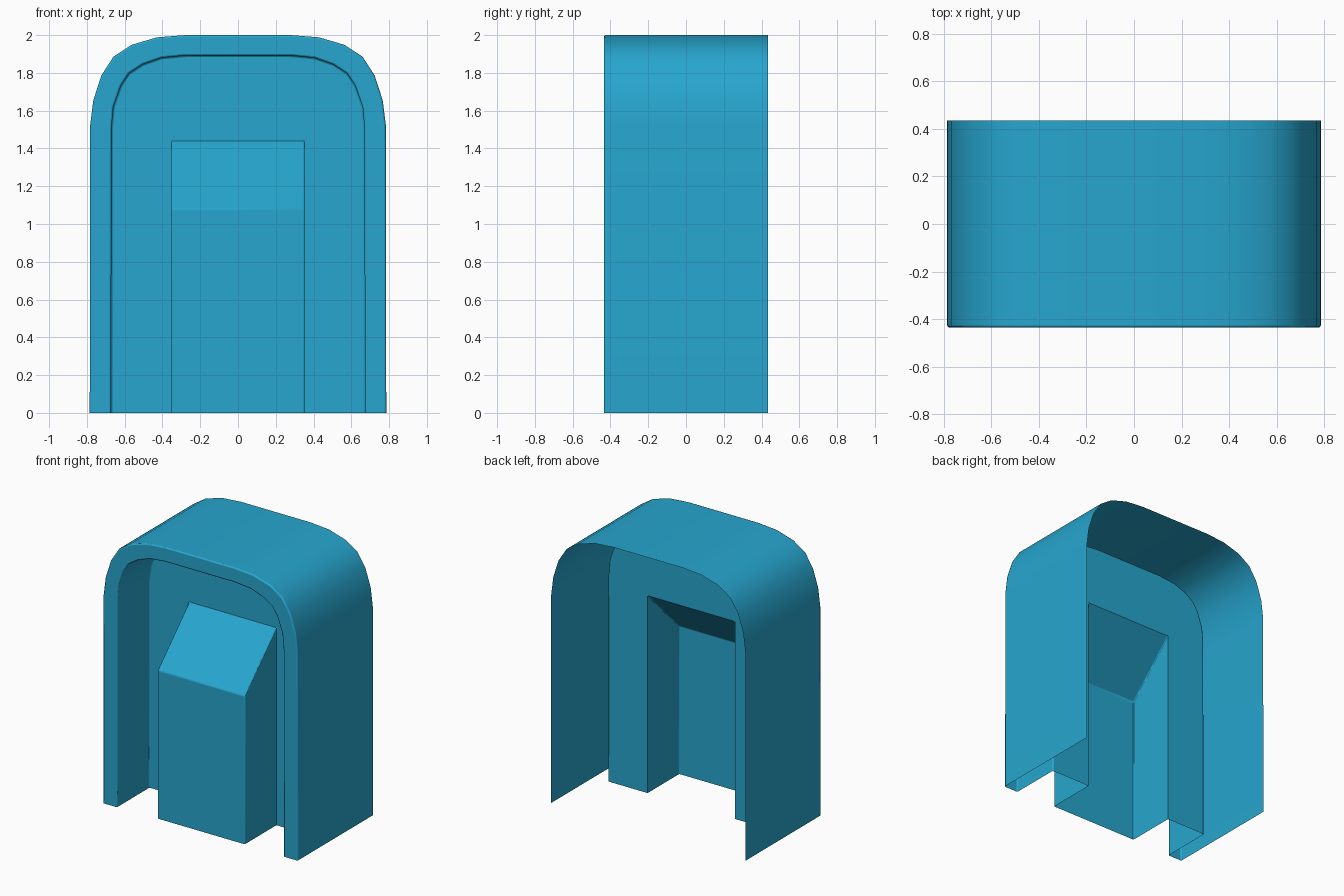
import bpy, bmesh, math

if "Cube" in bpy.data.objects:
    bpy.data.objects.remove(bpy.data.objects["Cube"])

FRONT, BACK, PANEL = -0.435, 0.435, -0.06
BLOCK_W, BLOCK_TOP, BLOCK_LOW, BLOCK_FRONT = 0.352, 1.44, 1.08, -0.425

# Right halves of the outer and inner arch, (x, z), from floor to crown
OUTER = [(0.785, 0), (0.783, 1.52), (0.766, 1.655), (0.724, 1.785),
         (0.66, 1.885), (0.565, 1.948), (0.43, 1.988), (0.28, 2.0)]
INNER = [(0.672, 0), (0.67, 1.505), (0.66, 1.62), (0.62, 1.733),
         (0.578, 1.797), (0.505, 1.845), (0.405, 1.88), (0.28, 1.892)]

teal = bpy.data.materials.new("teal")
teal.diffuse_color = (0.02, 0.38, 0.62, 1)
teal.use_nodes = True
teal.node_tree.nodes["Principled BSDF"].inputs["Base Color"].default_value = teal.diffuse_color


def arch(half, y):
    """Mirrored arch outline, left floor to right floor."""
    return [(-x, y, z) for x, z in half] + [(x, y, z) for x, z in reversed(half)]


def finish(bm, name, bevel):
    me = bpy.data.meshes.new(name)
    bm.to_mesh(me)
    bm.free()
    me.materials.append(teal)
    ob = bpy.data.objects.new(name, me)
    bpy.context.collection.objects.link(ob)
    mod = ob.modifiers.new("soft_edges", 'BEVEL')
    mod.width, mod.segments = bevel, 2
    mod.limit_method, mod.angle_limit = 'ANGLE', math.radians(40)
    bpy.context.view_layer.objects.active = ob
    ob.select_set(True)
    bpy.ops.object.shade_smooth_by_angle(angle=math.radians(35))
    ob.select_set(False)


# Arch shell: outer wall, front rim, inner wall, then the recessed panel
bm = bmesh.new()
rows = [[bm.verts.new(p) for p in arch(h, y)] for h, y in
        [(OUTER, BACK), (OUTER, FRONT), (INNER, FRONT), (INNER, PANEL)]]
for a, b in zip(rows, rows[1:]):
    for i in range(len(a) - 1):
        bm.faces.new((b[i], b[i + 1], a[i + 1], a[i]))
w, t = BLOCK_W, BLOCK_TOP
notch = [bm.verts.new((x, PANEL, z)) for x, z in [(w, 0), (w, t), (-w, t), (-w, 0)]]
bm.faces.new(list(reversed(rows[-1] + notch)))
finish(bm, "arch_shell", 0.009)

# Front block: hollow, open at back and bottom, with a sloping top
bm = bmesh.new()
side = [(PANEL, 0), (PANEL, BLOCK_TOP), (BLOCK_FRONT, BLOCK_LOW), (BLOCK_FRONT, 0)]
left, right = [[bm.verts.new((x, y, z)) for y, z in side] for x in (-w, w)]
bm.faces.new(left)
bm.faces.new(list(reversed(right)))
for i in (1, 2):
    bm.faces.new((left[i + 1], left[i], right[i], right[i + 1])[::-1])
# Make every face point away from the block's middle
bm.normal_update()
for f in bm.faces:
    c = f.calc_center_median()
    c.y += 0.2
    c.z -= 0.6
    if f.normal.dot(c) < 0:
        f.normal_flip()
finish(bm, "front_block", 0.006)
